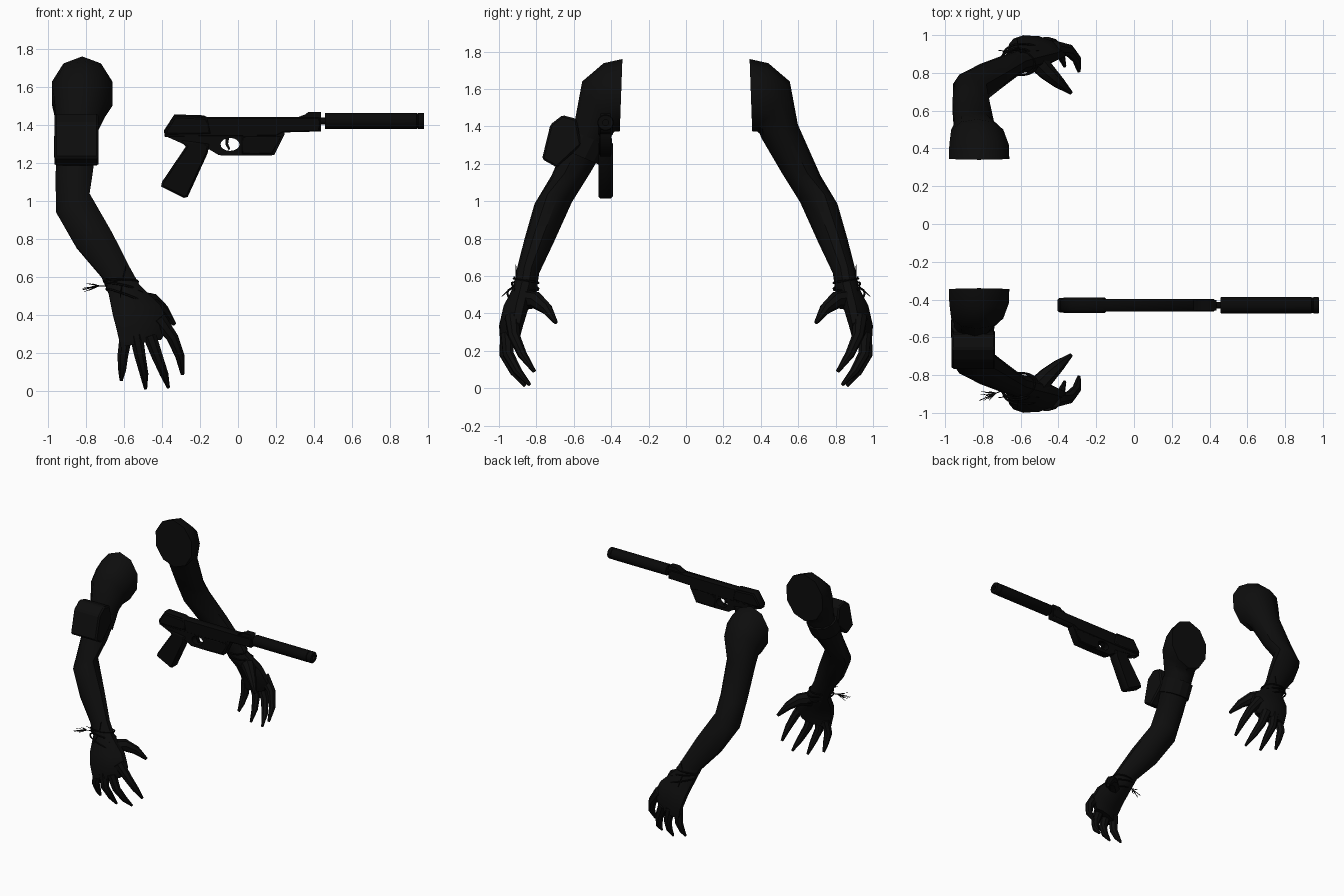
import bpy, bmesh, math, random
from mathutils import Vector

if "Cube" in bpy.data.objects:
    bpy.data.objects.remove(bpy.data.objects["Cube"])

random.seed(4)


def material(name, v):
    m = bpy.data.materials.new(name)
    m.diffuse_color = (v, v, v, 1)
    m.use_nodes = True
    m.node_tree.nodes["Principled BSDF"].inputs["Base Color"].default_value = m.diffuse_color
    return m


SLEEVE = material("arm black", 0.004)
METAL = material("gun black", 0.0025)
CORD = material("cord black", 0.003)


def finish(bm, name, mat, smooth=False):
    bmesh.ops.recalc_face_normals(bm, faces=bm.faces)
    me = bpy.data.meshes.new(name)
    bm.to_mesh(me)
    bm.free()
    me.materials.append(mat)
    ob = bpy.data.objects.new(name, me)
    bpy.context.collection.objects.link(ob)
    if smooth:
        bpy.ops.object.select_all(action='DESELECT')
        ob.select_set(True)
        bpy.context.view_layer.objects.active = ob
        bpy.ops.object.shade_smooth_by_angle(angle=math.radians(40))
    return ob


def add_loft(bm, sections, n, s=1, caps=True):
    """Skin elliptical rings given as (centre, half axis A, half axis B)."""
    rings = []
    for c, a, b in sections:
        ring = []
        for i in range(n):
            t = 2 * math.pi * (i + 0.5) / n
            p = Vector(c) + Vector(a) * math.cos(t) + Vector(b) * math.sin(t)
            ring.append(bm.verts.new((p.x, p.y * s, p.z)))
        rings.append(ring)
    for r0, r1 in zip(rings, rings[1:]):
        for i in range(n):
            j = (i + 1) % n
            bm.faces.new((r0[i], r0[j], r1[j], r1[i]))
    if caps:
        bm.faces.new(rings[0])
        bm.faces.new(rings[-1])


def add_tube(bm, pts, radii, n=6, s=1):
    pts = [Vector(p) for p in pts]
    secs = []
    for i, p in enumerate(pts):
        d = (pts[min(i + 1, len(pts) - 1)] - pts[max(i - 1, 0)]).normalized()
        a = d.orthogonal().normalized() if i == 0 else (a - d * a.dot(d)).normalized()
        secs.append((p, a * radii[i], d.cross(a) * radii[i]))
    add_loft(bm, secs, n, s)


def plate(name, outlines, y, half, mat, bevel=0.0):
    """Extrude x,z outlines along y; later outlines cut holes."""
    cu = bpy.data.curves.new(name, 'CURVE')
    cu.dimensions = '2D'
    cu.fill_mode = 'BOTH'
    cu.extrude = half - bevel
    cu.bevel_depth = bevel
    cu.bevel_resolution = 0
    cu.offset = -bevel
    for pts in outlines:
        sp = cu.splines.new('POLY')
        sp.points.add(len(pts) - 1)
        for q, p in zip(sp.points, pts):
            q.co = (p[0], p[1], 0, 1)
        sp.use_cyclic_u = True
    ob = bpy.data.objects.new(name, cu)
    bpy.context.collection.objects.link(ob)
    ob.rotation_euler = (math.pi / 2, 0, 0)
    ob.location.y = y
    cu.materials.append(mat)
    bpy.ops.object.select_all(action='DESELECT')
    ob.select_set(True)
    bpy.context.view_layer.objects.active = ob
    bpy.ops.object.convert(target='MESH')


# Arm sections from the open shoulder, over the elbow, down to the knuckles
ARM = [
    ((-.82, .347, 1.567), (.168, 0, 0), (0, -.007, .193)),
    ((-.82, .41, 1.555), (.166, 0, 0), (0, .03, .183)),
    ((-.83, .475, 1.50), (.145, 0, 0), (0, .08, .14)),
    ((-.845, .50, 1.375), (.112, 0, 0), (0, .098, .035)),
    ((-.862, .615, 1.145), (.103, 0, .01), (0, .105, -.01)),
    ((-.87, .71, .99), (.093, 0, .05), (0, .10, -.005)),
    ((-.755, .785, .79), (.098, 0, .04), (0, .078, .01)),
    ((-.645, .845, .625), (.078, 0, .025), (0, .06, .01)),
    ((-.60, .86, .535), (.086, 0, .02), (0, .062, .01)),
    ((-.535, .91, .43), (.132, -.025, .02), (0, .065, .01)),
    ((-.50, .935, .335), (.145, -.03, .015), (0, .058, .01)),
    ((-.51, .942, .25), (.112, -.025, .02), (0, .045, 0)),
]
# Finger paths and thicknesses
FINGERS = [
    ([(-.59, .94, .29), (-.607, .955, .18), (-.61, .92, .11), (-.615, .885, .055)],
     (.036, .03, .022, .009)),
    ([(-.535, .96, .29), (-.515, .968, .18), (-.495, .92, .09), (-.487, .86, .012)],
     (.038, .031, .024, .009)),
    ([(-.465, .955, .29), (-.425, .95, .18), (-.39, .90, .09), (-.367, .835, .018)],
     (.038, .031, .024, .009)),
    ([(-.42, .93, .38), (-.345, .92, .28), (-.305, .875, .18), (-.292, .81, .088)],
     (.042, .032, .025, .01)),
    ([(-.53, .88, .47), (-.455, .80, .47), (-.395, .745, .425), (-.335, .695, .35)],
     (.058, .046, .032, .011)),
]


def arm(side, s):
    bm = bmesh.new()
    add_loft(bm, ARM, 10, s)
    finish(bm, side + "_arm", SLEEVE, True)
    bm = bmesh.new()
    for pts, radii in FINGERS:
        add_tube(bm, pts, radii, 8, s)
    finish(bm, side + "_fingers", SLEEVE, True)
    # Cords wound around the wrist
    bm = bmesh.new()
    for cx, cy, cz, w, d, tilt in ((-.615, .855, .575, .09, .066, .0),
                                   (-.605, .86, .545, .094, .07, -.02),
                                   (-.575, .88, .49, .118, .074, -.045)):
        loop = []
        for i in range(25):
            t = 2 * math.pi * i / 24
            loop.append((cx + w * math.cos(t), cy + d * math.sin(t) - .01 * math.cos(t),
                         cz + tilt * math.cos(t) + .012 * math.sin(t)))
        add_tube(bm, loop, [.006] * 25, 5, s)
    # Loose cord ends
    for q in ((-.50, .92, .52), (-.62, .985, .49), (-.72, .92, .60), (-.59, .91, .66)):
        add_tube(bm, [(-.61, .905, .565), q], (.004, .002), 4, s)
    finish(bm, side + "_wrist_cords", CORD)


arm("back", 1)
arm("front", -1)

# Fanned tassel at the front wrist
bm = bmesh.new()
for i in range(16):
    tip = (-.80 + random.uniform(-.03, .04), -.905 + random.uniform(-.035, .03),
           .545 + random.uniform(-.025, .025))
    add_tube(bm, [(-.67, -.87, .552), (-.73, -.895, .553), tip], (.004, .003, .0015), 3)
finish(bm, "wrist_tassel", CORD)

# Pouch strapped to the upper front arm
bm = bmesh.new()
side = [(-.66, 1.46), (-.585, 1.44), (-.56, 1.30), (-.69, 1.18), (-.77, 1.225), (-.725, 1.41)]
ends = [[bm.verts.new((x, y, z)) for y, z in side] for x in (-.965, -.735)]
for e in ends:
    bm.faces.new(e)
for i in range(6):
    j = (i + 1) % 6
    bm.faces.new((ends[0][i], ends[0][j], ends[1][j], ends[1][i]))
bmesh.ops.bevel(bm, geom=bm.edges[:], offset=.01, segments=1, affect='EDGES')
finish(bm, "arm_pouch", SLEEVE)
bm = bmesh.new()
add_loft(bm, [((-.853, .52, 1.34), (.118, 0, 0), (0, .105, .045)),
              ((-.857, .57, 1.24), (.116, 0, 0), (0, .105, .045))], 12, -1)
finish(bm, "pouch_strap", SLEEVE)

# Pistol
GY = -.43
hole = [(-.042 + .05 * math.cos(t), 1.297 + .034 * math.sin(t))
        for t in (2 * math.pi * i / 16 for i in range(16))]
frame = [(-.38, 1.34), (-.29, 1.30), (-.24, 1.26), (-.15, 1.27), (-.10, 1.24), (.03, 1.238),
         (.19, 1.24), (.245, 1.35), (.245, 1.38), (-.38, 1.38)]
plate("frame", [frame, hole], GY, .03, METAL)
plate("grip", [[(-.30, 1.32), (-.15, 1.30), (-.16, 1.25), (-.265, 1.02), (-.285, 1.015),
                (-.405, 1.075), (-.40, 1.10), (-.275, 1.285)]], GY, .039, METAL, .01)
plate("slide", [[(-.385, 1.335), (-.39, 1.37), (-.335, 1.455), (-.18, 1.45), (-.16, 1.44),
                 (.43, 1.44), (.43, 1.365), (.24, 1.36), (.20, 1.34)]], GY, .032, METAL, .006)
plate("slide_rear", [[(-.38, 1.345), (-.385, 1.37), (-.335, 1.45), (-.16, 1.44),
                      (-.14, 1.35)]], GY, .04, METAL, .012)
plate("front_sight", [[(.30, 1.435), (.355, 1.455), (.37, 1.468), (.438, 1.468), (.438, 1.365),
                       (.33, 1.365)]], GY, .027, METAL)
plate("under_barrel_housing", [[(.02, 1.245), (.18, 1.245), (.23, 1.34), (.02, 1.34)]],
      GY, .034, METAL, .006)
plate("trigger", [[(-.065, 1.34), (-.045, 1.34), (-.052, 1.30), (-.04, 1.272), (-.05, 1.268),
                   (-.065, 1.295)]], GY, .008, METAL)
# Barrel neck and silencer with shallow end grooves
bm = bmesh.new()
prof = [(.42, .018), (.457, .018), (.457, .04), (.462, .044), (.94, .044), (.942, .041),
        (.948, .041), (.95, .044), (.975, .044), (.98, .04), (.98, .016), (.95, .016)]
add_loft(bm, [((x, GY, 1.42), (0, r, 0), (0, 0, r)) for x, r in prof], 16)
finish(bm, "silencer", METAL, True)
